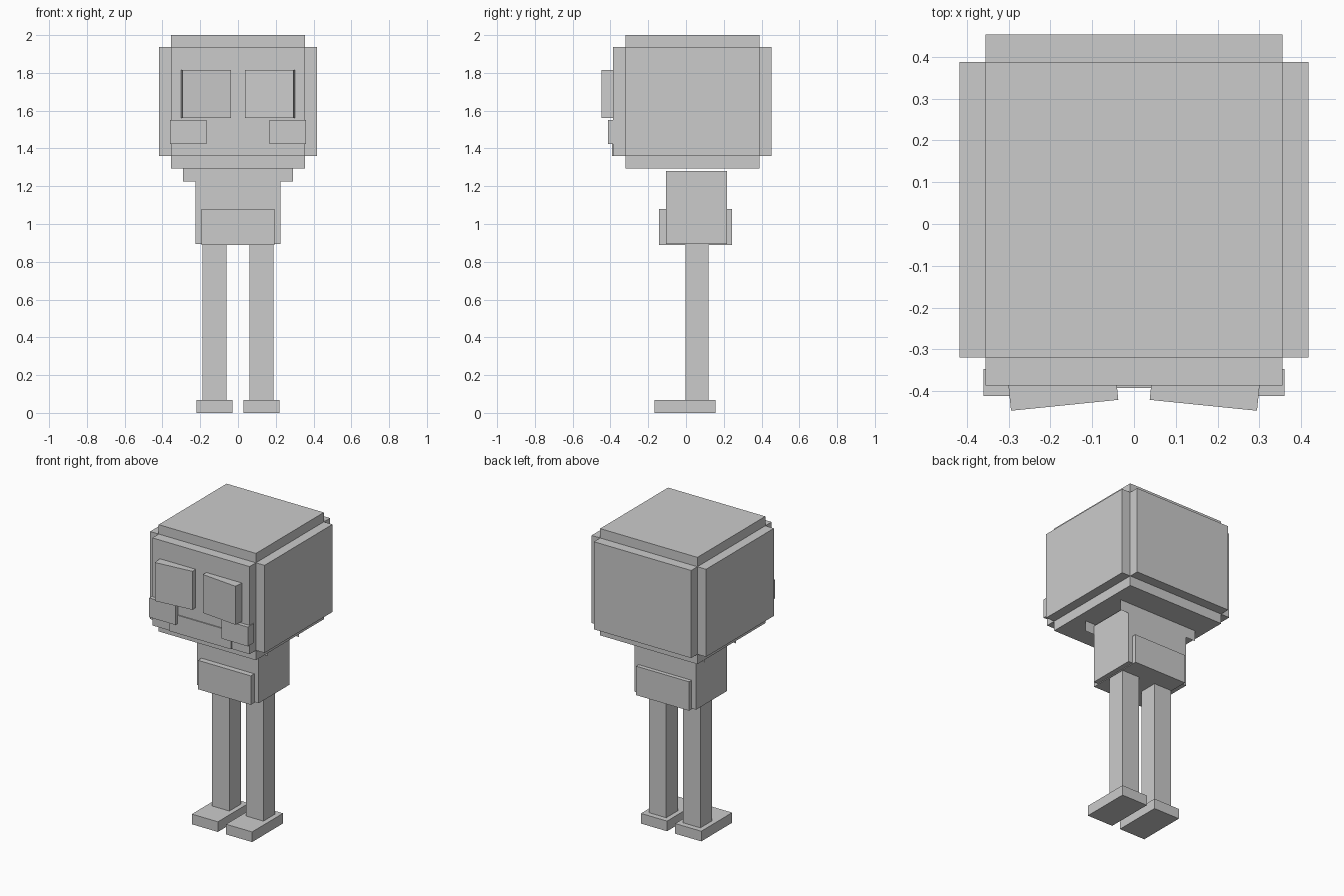
import bpy
import bmesh
import math
from mathutils import Matrix, Vector

cube = bpy.data.objects.get("Cube")
if cube:
    bpy.data.objects.remove(cube, do_unlink=True)

grey = bpy.data.materials.new("plain_grey")
grey.use_nodes = True
grey.diffuse_color = (0.6, 0.6, 0.6, 1)
grey.node_tree.nodes["Principled BSDF"].inputs["Base Color"].default_value = (0.6, 0.6, 0.6, 1)


def finish(name, bm):
    mesh = bpy.data.meshes.new(name)
    bm.to_mesh(mesh)
    bm.free()
    mesh.materials.append(grey)
    obj = bpy.data.objects.new(name, mesh)
    bpy.context.collection.objects.link(obj)
    return obj


def box(name, x, y, z, turn=0):
    """Box from (min, max) ranges, turned about its own vertical axis."""
    low, high = (Vector(v) for v in zip(x, y, z))
    bm = bmesh.new()
    bmesh.ops.create_cube(bm, size=1, matrix=Matrix.Diagonal((*(high - low), 1)))
    obj = finish(name, bm)
    obj.location = (low + high) / 2
    obj.rotation_euler.z = turn
    return obj


def wide(half):
    return (-half, half)


# Head: three crossing slabs leave a stepped groove along every edge
head_y, head_z = (-0.32, 0.388), (1.36, 1.938)
box("head_side_slab", wide(0.418), head_y, head_z)
box("head_front_back_slab", wide(0.355), (-0.386, 0.453), head_z)
box("head_top_bottom_slab", wide(0.355), head_y, (1.295, 2.0))
box("mouth_plate", wide(0.225), (-0.393, -0.37), (1.36, 1.48))

# Body
box("torso", wide(0.225), (-0.105, 0.217), (0.894, 1.28))
box("waist_band", wide(0.193), (-0.142, 0.244), (0.889, 1.08))

# Flat collar sheets in front of and behind the neck
for name, y in (("front_collar", -0.108), ("back_collar", 0.22)):
    bm = bmesh.new()
    corners = [(-0.29, 1.225), (0.29, 1.225), (0.29, 1.297), (-0.29, 1.297)]
    bm.faces.new([bm.verts.new((x, y, z)) for x, z in corners])
    finish(name, bm)

# Mirrored parts
for side, s in (("left", 1), ("right", -1)):
    def span(inner, outer):
        return tuple(sorted((s * inner, s * outer)))

    box(side + "_eye", span(0.041, 0.299), (-0.434, -0.354), (1.561, 1.815),
        -s * math.radians(5.8))
    box(side + "_cheek", span(0.168, 0.36), (-0.412, -0.347), (1.423, 1.55))
    box(side + "_leg", span(0.061, 0.188), (-0.003, 0.119), (0.067, 0.9))
    box(side + "_foot", span(0.03, 0.22), (-0.167, 0.155), (0, 0.067))
